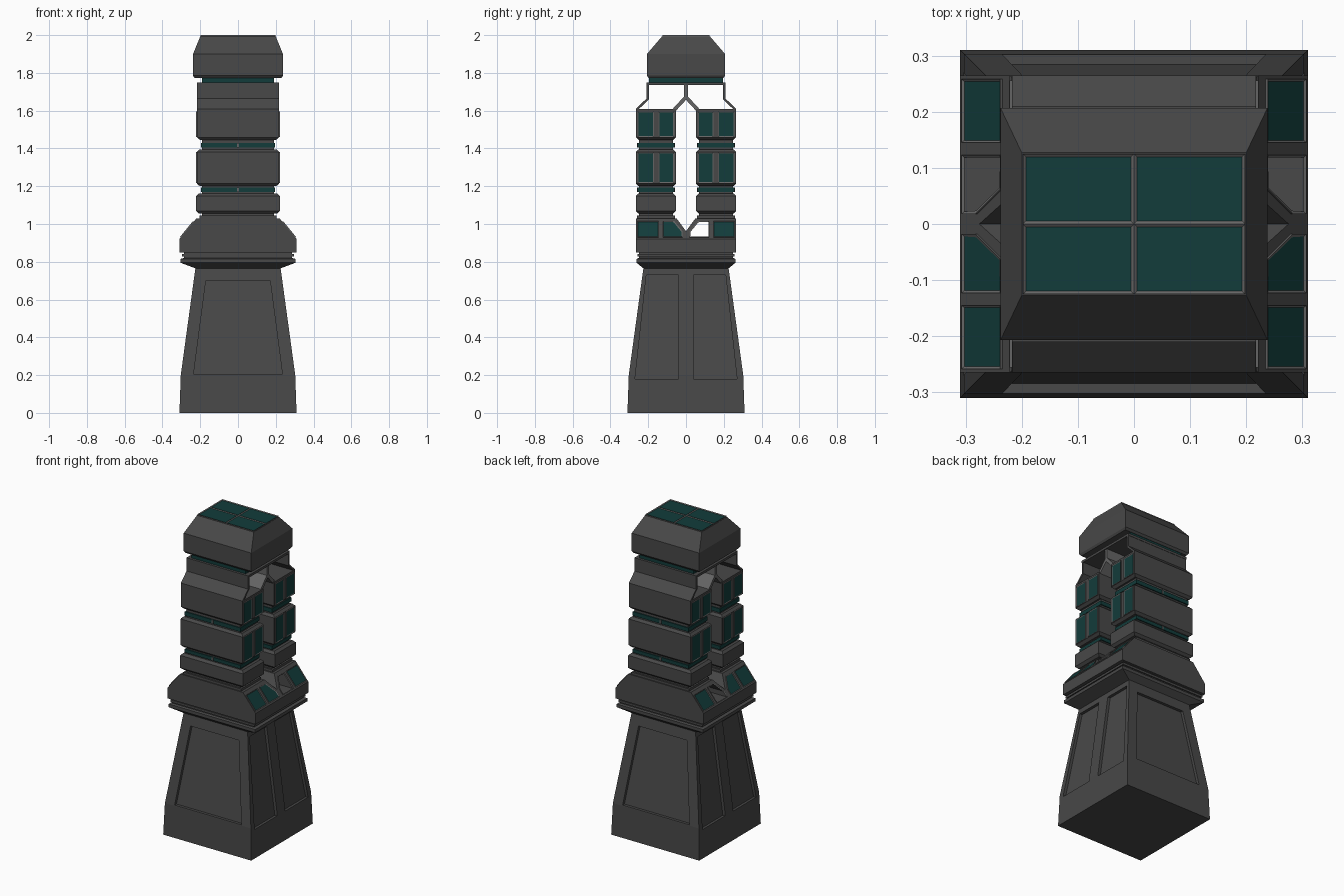
import bpy, bmesh
from mathutils import Vector

if "Cube" in bpy.data.objects:
    bpy.data.objects.remove(bpy.data.objects["Cube"], do_unlink=True)


def material(name, rgb):
    m = bpy.data.materials.new(name)
    m.use_nodes = True
    m.diffuse_color = (*rgb, 1)
    m.node_tree.nodes["Principled BSDF"].inputs["Base Color"].default_value = (*rgb, 1)
    return m


GREY = material("dark grey panel", (0.065, 0.065, 0.065))
FRAME = material("light grey frame", (0.13, 0.13, 0.13))
TEAL = material("teal glass", (0.006, 0.045, 0.043))


def finish(name, bm, *mats):
    bmesh.ops.recalc_face_normals(bm, faces=bm.faces[:])
    me = bpy.data.meshes.new(name)
    bm.to_mesh(me)
    bm.free()
    for m in mats:
        me.materials.append(m)
    ob = bpy.data.objects.new(name, me)
    bpy.context.collection.objects.link(ob)
    return ob


def stack(name, rings, mat=GREY, cy=0):
    """Rectangular rings (half x, half y, z) joined into a closed block."""
    bm = bmesh.new()
    loops = [[bm.verts.new((sx * hx, cy + sy * hy, z))
              for sx, sy in ((-1, -1), (1, -1), (1, 1), (-1, 1))] for hx, hy, z in rings]
    for a, b in zip(loops, loops[1:]):
        for i in range(4):
            j = (i + 1) % 4
            bm.faces.new((a[i], a[j], b[j], b[i]))
    bm.faces.new(loops[0])
    bm.faces.new(loops[-1])
    return finish(name, bm, mat)


def box(name, hx, hy, z0, z1, mat=GREY, cy=0):
    return stack(name, [(hx, hy, z0), (hx, hy, z1)], mat, cy)


def extruded(bm, pts, vec):
    face = bm.faces.new([bm.verts.new(p) for p in pts])
    geo = bmesh.ops.extrude_face_region(bm, geom=[face], use_keep_orig=True)["geom"]
    bmesh.ops.translate(bm, vec=vec, verts=[g for g in geo if isinstance(g, bmesh.types.BMVert)])
    bmesh.ops.recalc_face_normals(bm, faces=bm.faces[:])


def prism(name, pts, vec, mat=GREY):
    bm = bmesh.new()
    extruded(bm, pts, vec)
    return finish(name, bm, mat)


def window(name, pts, out, rim=0.008, thick=0.005, glass=True):
    """Framed plate standing on a surface that faces along out."""
    out = Vector(out).normalized()
    bm = bmesh.new()
    extruded(bm, pts, out * thick)
    top = max(bm.faces, key=lambda f: f.normal.dot(out))
    bmesh.ops.inset_individual(bm, faces=[top], thickness=rim, depth=-0.6 * thick)
    top.material_index = 1
    if not glass:
        back = min(bm.faces, key=lambda f: f.normal.dot(out))
        bmesh.ops.delete(bm, geom=[top, back], context='FACES_ONLY')
    return finish(name, bm, FRAME, TEAL)


def cut(target, cutter):
    mod = target.modifiers.new("cut", 'BOOLEAN')
    mod.operation, mod.solver, mod.object = 'DIFFERENCE', 'EXACT', cutter
    bpy.context.view_layer.objects.active = target
    bpy.ops.object.modifier_apply(modifier=mod.name)
    bpy.data.objects.remove(cutter, do_unlink=True)


# Tapered base with recessed panels
base = stack("tapered_base", [(0.31, 0.31, 0), (0.303, 0.303, 0.2), (0.225, 0.225, 0.77)])


def slope(z):
    return 0.303 - (z - 0.2) * 0.137


def panel(a0, b0, z0, a1, b1, z1, to_world):
    pts = [to_world(a, slope(z) + 0.03, z)
           for a, z in ((a0, z0), (b0, z0), (b1, z1), (a1, z1))]
    inward = Vector(to_world(0, -1, 0)) * 0.048
    cut(base, prism("panel_cutter", pts, inward))


for s in (-1, 1):
    panel(-0.235, 0.235, 0.205, -0.17, 0.17, 0.70, lambda a, d, z: (a, s * d, z))
    for t in (-1, 1):
        panel(0.04, 0.27, 0.18, 0.04, 0.21, 0.73, lambda a, d, z: (s * d, t * a, z))

# Flared collar
stack("collar", [(0.225, 0.225, 0.765), (0.305, 0.262, 0.795), (0.305, 0.262, 0.815),
                 (0.285, 0.25, 0.82), (0.285, 0.25, 0.855)])
box("collar_band", 0.297, 0.257, 0.828, 0.842)

# Podium with sloped sides, a valley between the towers and a through opening
profile = [(-0.31, 0.85), (0.31, 0.85), (0.31, 0.92), (0.22, 1.03), (-0.22, 1.03), (-0.31, 0.92)]
podium = prism("podium", [(x, -0.265, z) for x, z in profile], (0, 0.53, 0))
cut(podium, prism("valley_cutter", [(-0.5, 0, 0.962), (-0.5, 0.065, 1.05), (-0.5, -0.065, 1.05)],
                  (1, 0, 0)))
bay = [(0.018, 0.928), (0.123, 0.928), (0.123, 1.012), (0.062, 1.012), (0.018, 0.958)]
cut(podium, prism("opening_cutter", [(-0.5, y, z) for y, z in bay], (1, 0, 0)))


def side_x(z):
    return 0.31 - (z - 0.92) * 0.09 / 0.11


outer_bay = [(0.145, 0.928), (0.258, 0.928), (0.258, 1.012), (0.145, 1.012)]
for s in (-1, 1):
    for t in (-1, 1):
        for label, shape in (("inner", bay), ("outer", outer_bay)):
            hole = label == "inner" and t == 1
            window(f"podium_{label}_window", [(s * side_x(z), t * y, z) for y, z in shape],
                   (s * 0.11, 0, 0.09), rim=0.006, glass=not hole)

# Twin towers: a core with chamfered storeys, glass strips and side windows
for t in (-1, 1):
    cy = t * 0.159
    box("tower_core", 0.19, 0.09, 1.02, 1.6, cy=cy)
    box("tower_foot", 0.203, 0.1, 1.03, 1.045, cy=cy)
    for z0, z1, hx in ((1.055, 1.162, 0.222), (1.2, 1.395, 0.218), (1.445, 1.61, 0.217)):
        top_in = 0 if z1 > 1.6 else 0.014
        stack("tower_storey", [(hx - 0.016, 0.092, z0), (hx, 0.106, z0 + 0.014),
                               (hx, 0.106, z1 - 0.014), (hx - top_in, 0.106 - top_in, z1)], cy=cy)
    for z0, z1 in ((1.17, 1.192), (1.405, 1.43)):
        box("glass_strip", 0.196, 0.097, z0, z1, TEAL, cy)
        box("strip_post", 0.005, 0.1, z0, z1, FRAME, cy)
    for s in (-1, 1):
        for z0, z1, hx in ((1.216, 1.38, 0.218), (1.46, 1.596, 0.217)):
            for y0, y1 in ((0.062, 0.146), (0.17, 0.256)):
                window("tower_window", [(s * hx, t * y, z) for y, z in
                                        ((y0, z0), (y1, z0), (y1, z1), (y0, z1))], (s, 0, 0))
    # Thin outer wall of the open top floor
    wall = [(0.265, 1.61), (0.208, 1.665), (0.208, 1.745), (0.196, 1.745), (0.196, 1.66), (0.248, 1.61)]
    prism("top_floor_wall", [(-0.217, t * y, z) for y, z in wall], (0.434, 0, 0))

# Forked divider joining the towers below the roof
fork = [(-0.01, 1.745), (-0.01, 1.675), (-0.07, 1.61), (-0.053, 1.6), (0, 1.657),
        (0.053, 1.6), (0.07, 1.61), (0.01, 1.675), (0.01, 1.745)]
prism("forked_divider", [(-0.21, y, z) for y, z in fork], (0.42, 0, 0), FRAME)

# Roof slab, glass band, cap and skylights
box("roof_slab", 0.217, 0.21, 1.735, 1.75)
box("roof_glass_band", 0.19, 0.195, 1.75, 1.778, TEAL)
stack("roof_cap", [(0.23, 0.197, 1.772), (0.238, 0.207, 1.785), (0.238, 0.207, 1.9),
                   (0.2, 0.127, 1.993)])
for s in (-1, 1):
    for t in (-1, 1):
        window("skylight", [(s * x, t * y, 1.993) for x, y in
                            ((0, 0), (0.198, 0), (0.198, 0.125), (0, 0.125))],
               (0, 0, 1), thick=0.007)
